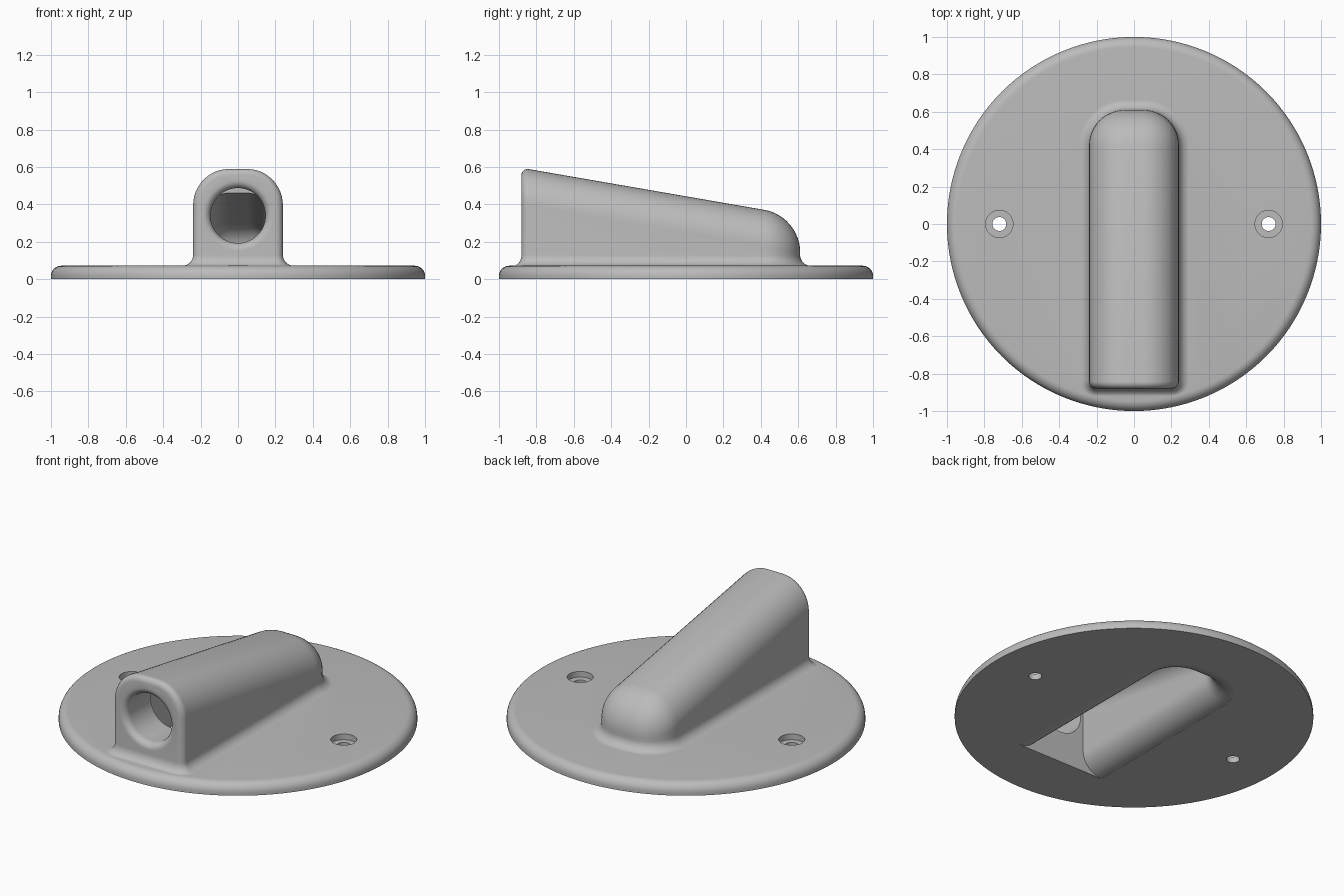
import bpy, bmesh, math
from mathutils import Vector, Matrix

if "Cube" in bpy.data.objects:
    bpy.data.objects.remove(bpy.data.objects["Cube"])

T = 0.072          # plate thickness
Z0 = 0.13          # height where the base fillet begins
grey = bpy.data.materials.new("plain grey")
grey.diffuse_color = (0.5, 0.5, 0.5, 1)
grey.use_nodes = True
grey.node_tree.nodes["Principled BSDF"].inputs["Base Color"].default_value = grey.diffuse_color


def finish(name, bm):
    bmesh.ops.recalc_face_normals(bm, faces=bm.faces)
    mesh = bpy.data.meshes.new(name)
    bm.to_mesh(mesh)
    bm.free()
    mesh.materials.append(grey)
    obj = bpy.data.objects.new(name, mesh)
    bpy.context.collection.objects.link(obj)
    return obj


def bridge(bm, a, b):
    for i in range(len(a)):
        j = (i + 1) % len(a)
        bm.faces.new((a[i], a[j], b[j], b[i]))


def lathe(name, profile, matrix=Matrix(), n=64):
    """Closed solid turned around z from (radius, height) points."""
    bm = bmesh.new()
    rings = [[bm.verts.new((r * math.cos(2 * math.pi * i / n),
                            r * math.sin(2 * math.pi * i / n), z))
              for i in range(n)] for r, z in profile]
    for a, b in zip(rings, rings[1:]):
        bridge(bm, a, b)
    bm.faces.new(rings[0])
    bm.faces.new(rings[-1])
    bm.transform(matrix)
    return finish(name, bm)


def wedge(name, hw, y0, y1, drop, r, fillet, front_r, z_foot, z_end):
    """Sloping rounded hood with a flared foot."""
    top = lambda y: 0.443 - 0.173 * y - drop
    bm = bmesh.new()
    bmesh.ops.create_cube(bm, size=2)
    for v in bm.verts:
        y = y0 if v.co.y < 0 else y1
        v.co = (hw * v.co.x, y, Z0 if v.co.z < 0 else top(y))
    # large rounding on the long top edges and the back
    at = lambda e, f: all(f(v.co) for v in e.verts)
    back = lambda c: c.y > y1 - 1e-4
    upper = lambda c: c.z > Z0 + 1e-4
    sides = lambda e: abs(e.verts[0].co.x - e.verts[1].co.x) < 1e-4
    edges = [e for e in bm.edges if (at(e, back) and not at(e, lambda c: c.z < Z0 + 1e-4))
             or (at(e, upper) and sides(e))]
    bmesh.ops.bevel(bm, geom=edges, offset=r, offset_type='OFFSET', segments=12,
                    profile=0.5, affect='EDGES', clamp_overlap=False)
    # small rounding around the front face
    if front_r:
        edges = [e for e in bm.edges if at(e, lambda c: c.y < y0 + 1e-4)
                 and not at(e, lambda c: c.z < Z0 + 1e-4)]
        bmesh.ops.bevel(bm, geom=edges, offset=front_r, offset_type='OFFSET', segments=6,
                        profile=0.5, affect='EDGES', clamp_overlap=False)
    bm.normal_update()
    floor = min(bm.faces, key=lambda f: f.calc_center_median().z)
    ring = list(floor.verts)
    bm.faces.remove(floor)
    # outward direction of every foot point
    dirs = []
    for v in ring:
        c = v.co
        k = front_r if c.y < y0 + front_r + 1e-4 else r
        core = Vector((max(-hw + k, min(hw - k, c.x)),
                       max(y0 + front_r, min(y1 - r, c.y)), c.z))
        if front_r == 0 and c.y < y0 + 1e-4:
            d = Vector((math.copysign(1, c.x), 0, 0))
        else:
            d = (c - core).normalized()
            if d.y < 0:
                d.y *= 0.75
        dirs.append(d)
    base = [v.co.copy() for v in ring]
    steps = [(fillet * (1 - math.cos(a)), Z0 - (Z0 - z_foot) * math.sin(a))
             for a in [math.pi / 2 * i / 8 for i in range(1, 9)]]
    for d, z in steps + [(fillet, z_end)]:
        new = [bm.verts.new((p.x + q.x * d, p.y + q.y * d, z)) for p, q in zip(base, dirs)]
        bridge(bm, ring, new)
        ring = new
    bm.faces.new(ring)
    return finish(name, bm)


def boolean(target, other, operation):
    mod = target.modifiers.new(operation, 'BOOLEAN')
    mod.object, mod.operation, mod.solver = other, operation, 'EXACT'
    bpy.context.view_layer.objects.active = target
    bpy.ops.object.modifier_apply(modifier=mod.name)
    bpy.data.objects.remove(other)


# round plate with a softened rim
R = 0.055
rim = [(1 - R + R * math.cos(a), T - R + R * math.sin(a))
       for a in [math.pi / 2 * i / 8 for i in range(9)]]
body = lathe("base_plate_with_hood", [(1, 0)] + rim, n=128)

# hood, then the hollow beneath it
boolean(body, wedge("hood", 0.24, -0.88, 0.61, 0, 0.19, 0.06, 0.04, T - 0.001, 0.03), 'UNION')
boolean(body, wedge("hollow", 0.165, -0.638, 0.535, 0.076, 0.115, 0.132, 0, 0.001, -0.05),
        'DIFFERENCE')

# round front opening with a flared lip
F = 0.04
lip = [(0.147 + F * (1 - math.cos(a)), F * (1 - math.sin(a)))
       for a in [math.pi / 2 * i / 8 for i in range(9)]]
opening = [(0.147, 0.34)] + lip + [(0.147 + F, -0.05)]
place = Matrix.Translation((0, -0.88, 0.34)) @ Matrix.Rotation(-math.pi / 2, 4, 'X')
boolean(body, lathe("opening", opening, place), 'DIFFERENCE')

# counterbored screw holes
for x in (-0.72, 0.72):
    hole = [(0.037, -0.05), (0.037, 0.037), (0.073, 0.037), (0.073, 0.2)]
    boolean(body, lathe("screw_hole", hole, Matrix.Translation((x, 0, 0)), 48), 'DIFFERENCE')

body.select_set(True)
bpy.context.view_layer.objects.active = body
bpy.ops.object.shade_smooth_by_angle(angle=math.radians(30))
